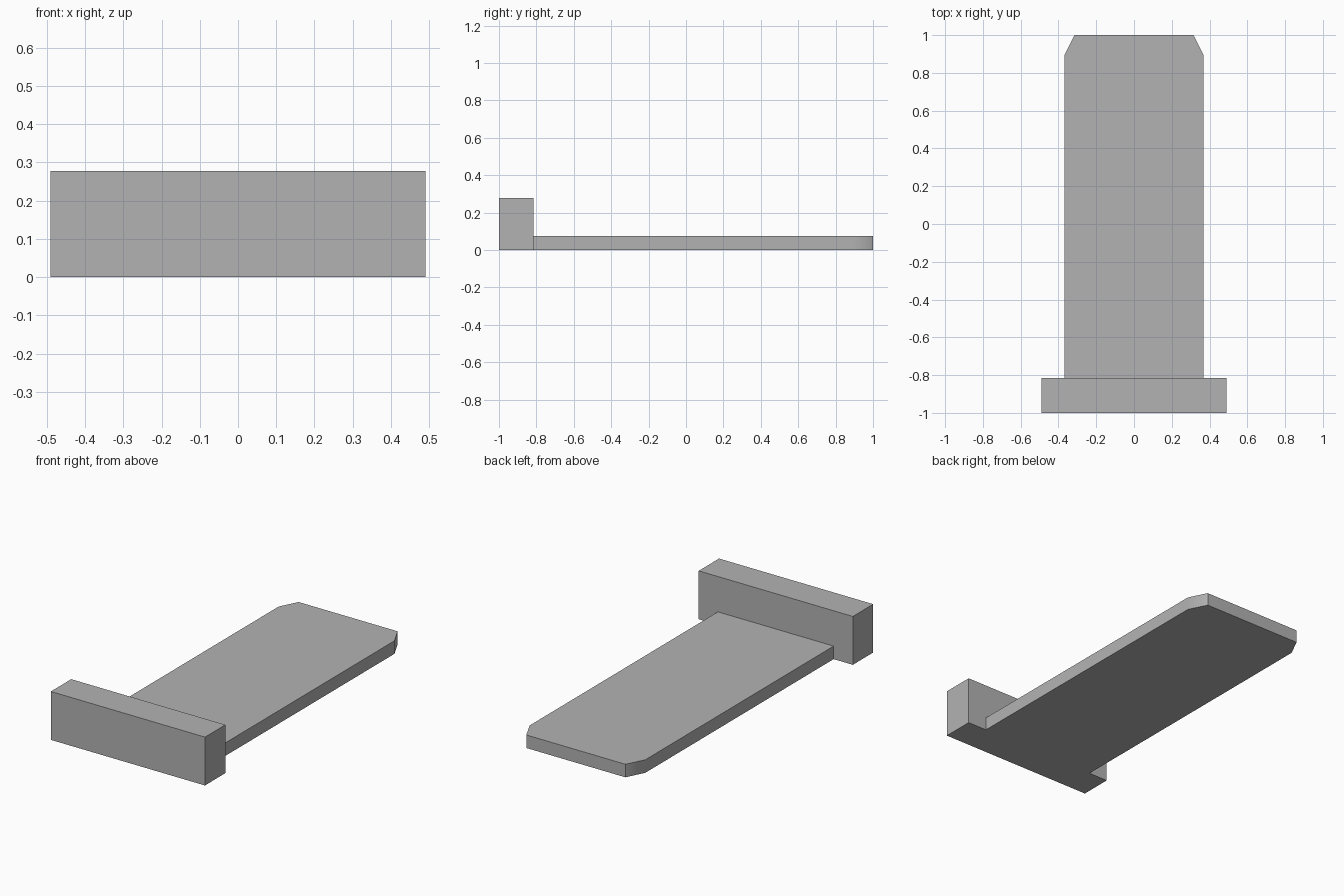
import bpy
import bmesh
from math import radians

cube = bpy.data.objects.get("Cube")
if cube:
    bpy.data.objects.remove(cube, do_unlink=True)

# Plain grey for everything
grey = bpy.data.materials.new("grey")
grey.use_nodes = True
colour = (0.45, 0.45, 0.45, 1)
grey.diffuse_color = colour
grey.node_tree.nodes["Principled BSDF"].inputs["Base Color"].default_value = colour


def extrude_half_outline(name, half, height):
    """Mirror a right-hand outline (front to back) across x and raise it from z = 0."""
    outline = half + [(-x, y) for x, y in reversed(half)]
    bm = bmesh.new()
    base = bm.faces.new([bm.verts.new((x, y, 0)) for x, y in outline])
    top = bmesh.ops.extrude_face_region(bm, geom=[base], use_keep_orig=True)["geom"]
    bmesh.ops.translate(bm, vec=(0, 0, height),
                        verts=[g for g in top if isinstance(g, bmesh.types.BMVert)])
    bmesh.ops.recalc_face_normals(bm, faces=bm.faces)
    mesh = bpy.data.meshes.new(name)
    bm.to_mesh(mesh)
    bm.free()
    mesh.materials.append(grey)
    obj = bpy.data.objects.new(name, mesh)
    bpy.context.collection.objects.link(obj)
    return obj


JOINT = -0.815

# Upright bar across the front
extrude_half_outline("front_bar", [(0.49, -1), (0.49, JOINT)], 0.278)

# Long flat plate with clipped back corners
plate = extrude_half_outline(
    "plate", [(0.368, JOINT), (0.368, 0.895), (0.315, 1)], 0.075)

# Soften only the shallow corner between the long sides and the clips
bpy.ops.object.select_all(action='DESELECT')
plate.select_set(True)
bpy.context.view_layer.objects.active = plate
bpy.ops.object.shade_smooth_by_angle(angle=radians(30))
weighted = plate.modifiers.new("weighted_normals", 'WEIGHTED_NORMAL')
weighted.keep_sharp = True
